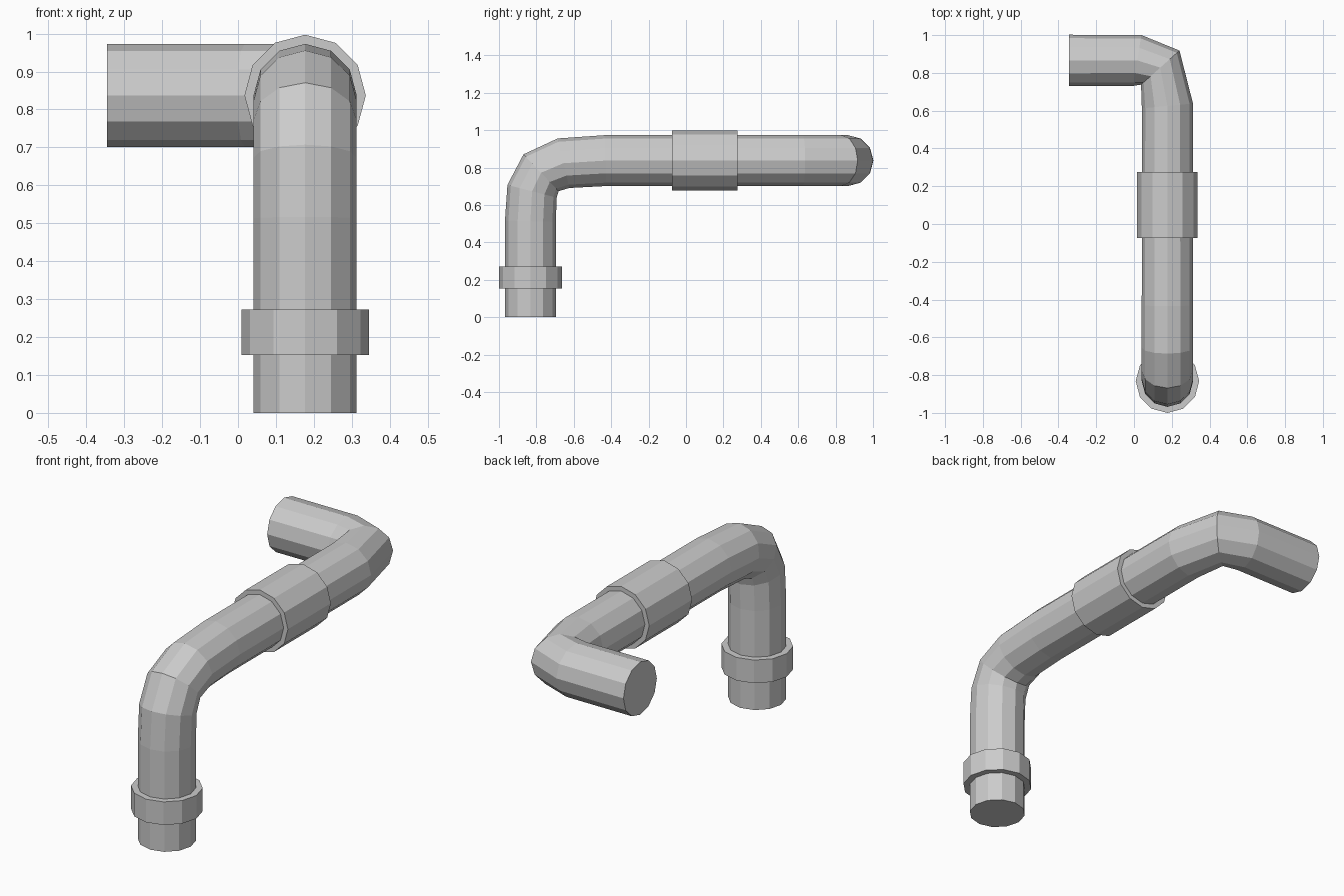
import bpy, bmesh
from math import cos, sin, tau
from mathutils import Vector

if "Cube" in bpy.data.objects:
    bpy.data.objects.remove(bpy.data.objects["Cube"])

SIDES = 12


def tube(name, path, radius):
    """Capped, flat-faced tube swept along a path with rings on the bisecting planes."""
    pts = [Vector(p) for p in path]
    dirs = [(b - a).normalized() for a, b in zip(pts, pts[1:])]
    tangents = [dirs[0]] + [(a + b).normalized() for a, b in zip(dirs, dirs[1:])] + [dirs[-1]]

    # starting frame, then carried along the path without twisting
    t = tangents[0]
    u = Vector((1, 0, 0))
    bm = bmesh.new()
    rings = []
    for p, new_t in zip(pts, tangents):
        u = t.rotation_difference(new_t) @ u
        t = new_t
        v = t.cross(u)
        rings.append([bm.verts.new(p + radius * (cos(tau * i / SIDES) * u + sin(tau * i / SIDES) * v))
                      for i in range(SIDES)])
    for a, b in zip(rings, rings[1:]):
        for i in range(SIDES):
            j = (i + 1) % SIDES
            bm.faces.new((a[i], a[j], b[j], b[i]))
    bm.faces.new(rings[0][::-1])
    bm.faces.new(rings[-1])
    bmesh.ops.recalc_face_normals(bm, faces=bm.faces)
    mesh = bpy.data.meshes.new(name)
    bm.to_mesh(mesh)
    bm.free()
    obj = bpy.data.objects.new(name, mesh)
    bpy.context.collection.objects.link(obj)
    return obj


X, Y, Z = 0.177, -0.832, 0.837   # centre lines of the riser and the horizontal run

# main pipe: riser, upper elbow, horizontal run, side elbow, outlet
tube("pipe", [
    (X, Y, 0), (X, Y, 0.513),
    (X, -0.823, 0.673), (X, -0.775, 0.772), (X, -0.655, 0.823),
    (X, -0.43, Z), (X, 0.625, Z),
    (0.139, 0.828, Z),
    (0.018, 0.866, Z), (-0.345, 0.866, Z),
], 0.136)

# collar round the riser
tube("riser_collar", [(X, Y, 0.153), (X, Y, 0.272)], 0.168)

# sleeve round the horizontal run
tube("joint_sleeve", [(X, -0.075, Z), (X, 0.275, Z)], 0.16)
